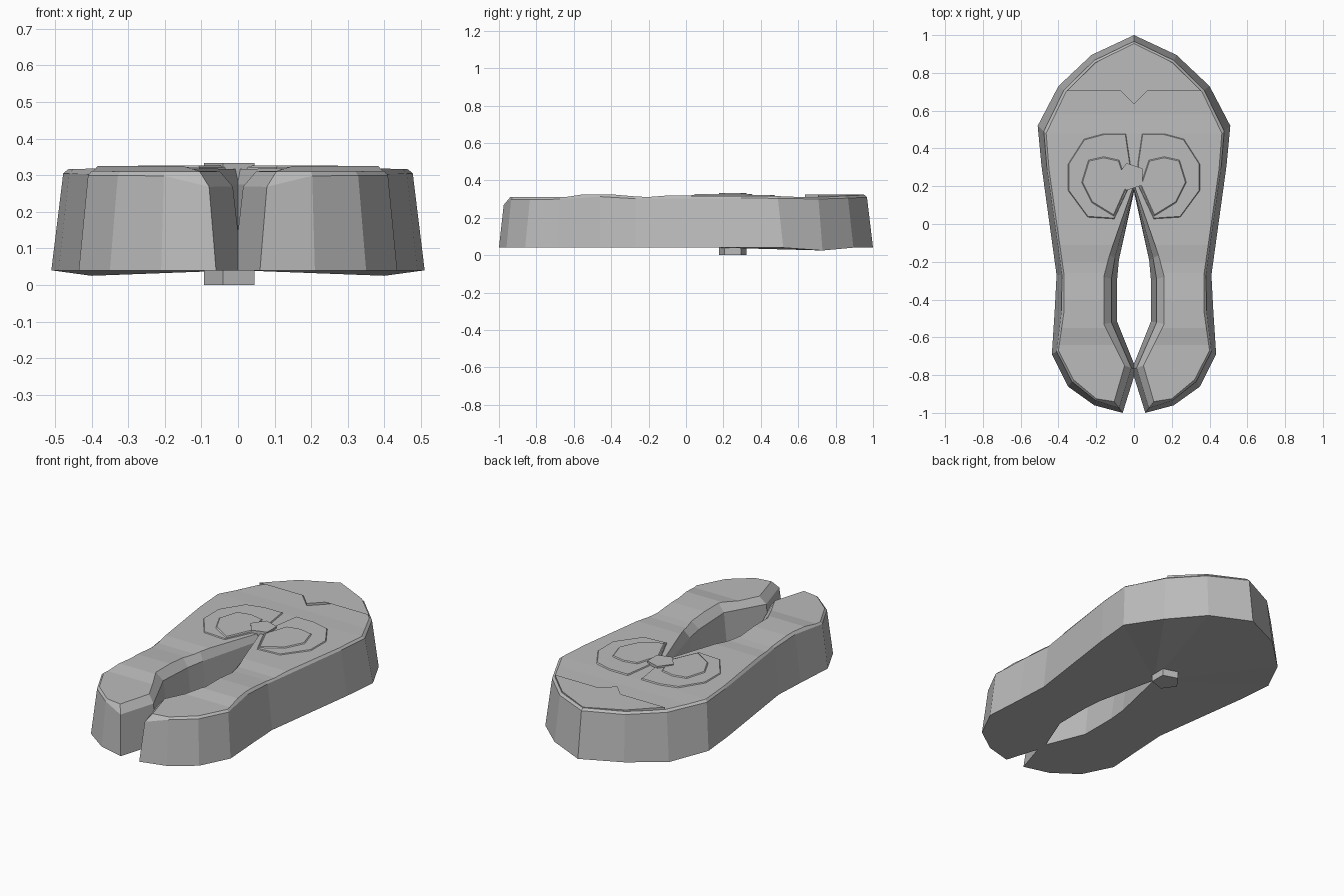
import bpy, bmesh, math
from mathutils import Vector

cube = bpy.data.objects.get("Cube")
if cube:
    bpy.data.objects.remove(cube)

grey = bpy.data.materials.new("plain grey")
grey.use_nodes = True
grey.diffuse_color = (0.5, 0.5, 0.5, 1)
grey.node_tree.nodes["Principled BSDF"].inputs["Base Color"].default_value = (0.5, 0.5, 0.5, 1)


def finish(bm, name, mirror=False):
    bmesh.ops.recalc_face_normals(bm, faces=bm.faces)
    mesh = bpy.data.meshes.new(name)
    bm.to_mesh(mesh)
    bm.free()
    mesh.materials.append(grey)
    obj = bpy.data.objects.new(name, mesh)
    bpy.context.collection.objects.link(obj)
    if mirror:
        mod = obj.modifiers.new("Mirror", "MIRROR")
        mod.merge_threshold = 0.0005
    return obj


def plate(name, points, z0, z1, taper=1.0, mirror=False):
    """Flat polygon raised from z0 to z1, with its top shrunk by taper."""
    bm = bmesh.new()
    flat = [Vector((x, y, 0)) for x, y in points]
    mid = sum(flat, Vector()) / len(flat)
    low = [bm.verts.new((p.x, p.y, z0)) for p in flat]
    high = [bm.verts.new((*(mid + (p - mid) * taper).xy, z1)) for p in flat]
    bm.faces.new(low)
    bm.faces.new(high)
    for i in range(len(flat)):
        j = (i + 1) % len(flat)
        bm.faces.new((low[i], low[j], high[j], high[i]))
    return finish(bm, name, mirror)


# Gentle waves of the top surface along the length: (y, z)
WAVES = [(-1, .31), (-.64, .311), (-.55, .325), (-.4, .325), (-.26, .313),
         (-.2, .311), (-.11, .318), (.48, .316), (.58, .312), (.76, .312), (1, .324)]


def top_height(y):
    for (y0, za), (y1, zb) in zip(WAVES, WAVES[1:]):
        if y <= y1:
            return za + (zb - za) * max(0, y - y0) / (y1 - y0)
    return WAVES[-1][1]


# Half outline, back to front: bottom x, y and top x, y
OUTER = [(0, 1, 0, .955), (.225, .895, .205, .855), (.4, .73, .36, .70),
         (.51, .52, .465, .48), (.49, .31, .45, .29), (.41, -.27, .37, -.27),
         (.42, -.46, .37, -.46), (.435, -.69, .40, -.67), (.35, -.86, .32, -.825),
         (.21, -.96, .2, -.925)]
INNER = [(.06, -1, .105, -.94), (-.012, -.77, .05, -.75), (.09, -.515, .16, -.53),
         (.09, -.3, .16, -.28), (.08, -.19, .13, -.165), (0, .17, 0, .21)]

# Body: sloped walls, a narrow chamfer on the outside, a wide one along the slit
bm = bmesh.new()
rings = []
for points, blend, drop in ((OUTER, .72, .012), (INNER, .42, .042)):
    for bx, by, tx, ty in points:
        zt = top_height(ty)
        zb = .025 if by == .73 else .04
        rings.append([bm.verts.new((bx, by, zb)),
                      bm.verts.new((bx + (tx - bx) * blend, by + (ty - by) * blend, zt - drop)),
                      bm.verts.new((tx, ty, zt))])
for a, b in zip(rings, rings[1:]):
    for k in range(2):
        bm.faces.new((a[k], b[k], b[k + 1], a[k + 1]))
bottom = bm.faces.new([r[0] for r in rings])
top = bm.faces.new([r[2] for r in rings])
bmesh.ops.triangulate(bm, faces=[bottom])
cap = bmesh.ops.triangulate(bm, faces=[top])["faces"]
for y, z in WAVES[1:-1]:
    geom = set(cap)
    for f in cap:
        geom.update(f.edges)
        geom.update(f.verts)
    cut = bmesh.ops.bisect_plane(bm, geom=list(geom), dist=1e-5,
                                 plane_co=(0, y, 0), plane_no=(0, 1, 0))
    cap = [g for g in cut["geom"] if isinstance(g, bmesh.types.BMFace)]
for v in {v for f in cap for v in f.verts}:
    v.co.z = top_height(v.co.y)
finish(bm, "body", mirror=True)

# Scalloped rear plate
scallop = [(0, .635), (.09, .725), (.2, .767), (.3, .76), (.355, .705)]
rim = [(.205, .853), (0, .953)]
half = scallop + rim
plate("rear_plate", half + [(-x, y) for x, y in half[-2:0:-1]], .30, .325)

# Stacked round lobes beside the pin, leaving a narrow groove between them
outer_lobe = [(.035, .49), (.16, .49), (.27, .46), (.36, .32), (.36, .17),
              (.25, .02), (.1, .01), (.012, .2), (.01, .32)]
plate("outer_lobe", outer_lobe, .30, .322, .92, True)
inner_lobe = [(.07, .35), (.16, .37), (.25, .35), (.29, .22), (.23, .1),
              (.1, .02), (.02, .2)]
plate("inner_lobe", inner_lobe, .31, .327, .86, True)

# Five-sided pin through the body
pin = [(-.017 + .076 * math.cos(math.pi + i * math.tau / 5),
        .25 + .076 * math.sin(math.pi + i * math.tau / 5)) for i in range(5)]
plate("pin", pin, 0, .333)
